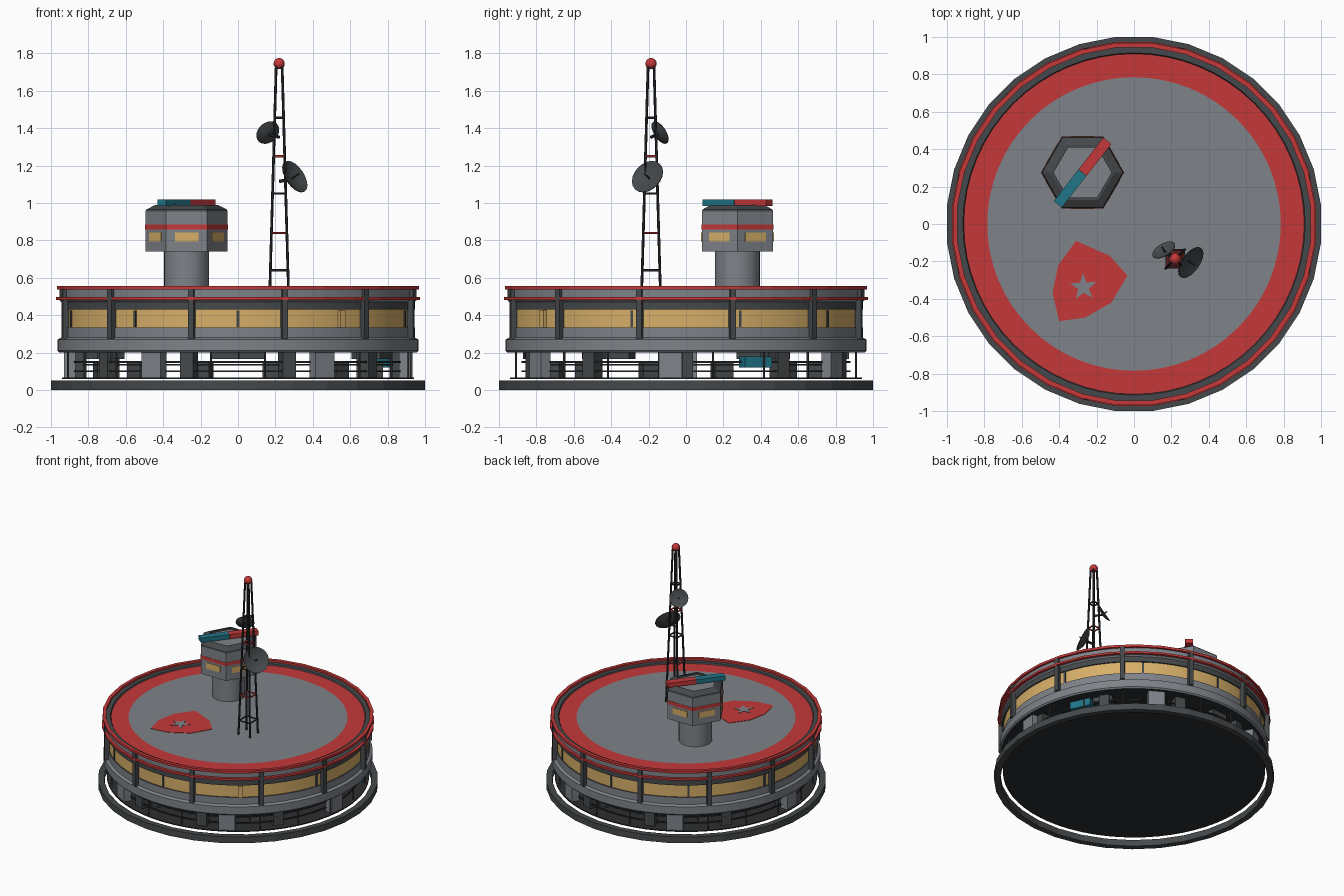
import bpy, bmesh, math
from math import sin, cos, pi, radians
from mathutils import Vector, Matrix

old = bpy.data.objects.get("Cube")
if old:
    bpy.data.objects.remove(old, do_unlink=True)


def material(name, rgb):
    m = bpy.data.materials.new(name)
    m.use_nodes = True
    m.diffuse_color = (*rgb, 1)
    m.node_tree.nodes["Principled BSDF"].inputs["Base Color"].default_value = (*rgb, 1)
    return m


GREY = material("hull grey", (.21, .225, .25))
RED = material("signal red", (.56, .04, .04))
DARK = material("dark grey", (.06, .066, .07))
BLACK = material("charcoal", (.025, .027, .03))
TAN = material("window amber", (.68, .43, .14))
TEAL = material("beacon teal", (.015, .18, .25))


def finish(name, bm, mats, smooth=False):
    bmesh.ops.recalc_face_normals(bm, faces=bm.faces)
    me = bpy.data.meshes.new(name)
    bm.to_mesh(me)
    bm.free()
    for m in mats:
        me.materials.append(m)
    ob = bpy.data.objects.new(name, me)
    bpy.context.collection.objects.link(ob)
    if smooth:
        bpy.ops.object.select_all(action='DESELECT')
        ob.select_set(True)
        bpy.context.view_layer.objects.active = ob
        bpy.ops.object.shade_smooth_by_angle(angle=radians(30))
    return ob


def lathe(name, pts, mats, n=64, center=(0, 0), turn=0.0, closed=False, smooth=True):
    """Revolve (radius, height) points; mats holds one material per segment."""
    bm = bmesh.new()
    rings = []
    for r, z in pts:
        if r == 0:
            rings.append([bm.verts.new((*center, z))] * n)
        else:
            rings.append([bm.verts.new((center[0] + r * cos(turn + 2 * pi * i / n),
                                        center[1] + r * sin(turn + 2 * pi * i / n), z)) for i in range(n)])
    if closed:
        rings.append(rings[0])
    used = list(dict.fromkeys(mats))
    for k in range(len(rings) - 1):
        mat = mats[min(k, len(mats) - 1)]
        for i in range(n):
            j = (i + 1) % n
            quad = dict.fromkeys((rings[k][i], rings[k][j], rings[k + 1][j], rings[k + 1][i]))
            bm.faces.new(list(quad)).material_index = used.index(mat)
    return finish(name, bm, used, smooth)


def ring(name, r0, r1, z0, z1, mat, n=64, turn=0.0):
    return lathe(name, [(r0, z0), (r1, z0), (r1, z1), (r0, z1)], [mat], n,
                 turn=turn, closed=True, smooth=n > 32)


def box(name, loc, size, mat, turn=0.0):
    bm = bmesh.new()
    bmesh.ops.create_cube(bm, size=1, matrix=Matrix.Translation(loc) @ Matrix.Rotation(turn, 4, 'Z')
                          @ Matrix.Diagonal((*size, 1)))
    return finish(name, bm, [mat])


def radial_box(name, angle, r, z0, z1, width, depth, mat):
    """Box on a circle; angle in degrees from the front toward +x."""
    a = radians(angle)
    return box(name, (r * sin(a), -r * cos(a), (z0 + z1) / 2), (width, depth, z1 - z0), mat, a)


def rod(name, a, b, r, mat, n=6):
    a, b = Vector(a), Vector(b)
    m = Matrix.Translation((a + b) / 2) @ (b - a).to_track_quat('Z', 'Y').to_matrix().to_4x4()
    bm = bmesh.new()
    bmesh.ops.create_cone(bm, cap_ends=True, segments=n, radius1=r, radius2=r,
                          depth=(b - a).length, matrix=m)
    return finish(name, bm, [mat])


def plate(name, pts, z0, z1, mat):
    bm = bmesh.new()
    f = bm.faces.new([bm.verts.new((x, y, z0)) for x, y in pts])
    up = bmesh.ops.extrude_face_region(bm, geom=[f])["geom"]
    bmesh.ops.translate(bm, vec=(0, 0, z1 - z0), verts=[v for v in up if isinstance(v, bmesh.types.BMVert)])
    return finish(name, bm, [mat])


# Ground ring and raised floor
HALF = pi / 32
ring("base_ring", .96, 1 / cos(HALF), 0, .05, DARK, 32, HALF)
lathe("floor", [(0, .06), (.94, .06), (.94, .068), (0, .068)], [BLACK])

# Main drum: skirt, window band, parapet and deck in one profile
lathe("drum", [(0, .2), (.955, .2), (.965, .21), (.965, .27), (.945, .28), (.945, .335), (.935, .335),
               (.935, .43), (.945, .43), (.945, .47), (.955, .48), (.955, .54), (.915, .54), (.91, .53),
               (.785, .53), (0, .53)],
      [BLACK, GREY, GREY, GREY, GREY, DARK, TAN, DARK, DARK, GREY, GREY, DARK, DARK, RED, GREY])
ring("upper_trim", .948, .973, .537, .555, RED, 32, HALF)
ring("lower_trim", .95, .978, .482, .497, RED, 32, HALF)
for k in range(12):
    radial_box("wall_rib", 15 + 30 * k, .957, .275, .54, .032, .034, DARK)
for k in range(10):
    radial_box("window_mullion", 36 * k, .935, .338, .425, .014, .012, DARK)
radial_box("window_box", 36, .94, .335, .428, .035, .03, TAN)

# Open lower level: columns, panels, pipes and machines
for k in range(10):
    radial_box("column", 18 + 36 * k, .85, .065, .2, .075, .08, DARK)
for k in range(6):
    radial_box("support_panel", 30 + 60 * k - (5 if k == 1 else 0), .9, .068, .2, .12, .06, GREY)
    radial_box("ceiling_unit", 5 + 60 * k, .83, .165, .2, .14, .08, DARK)
    radial_box("machine", 45 + 60 * k, .74, .068, .15, .1, .1, DARK)
for r, z in ((.87, .095), (.82, .13), (.87, .145)):
    ring("pipe_ring", r, r + .01, z, z + .01, BLACK)
for k in range(20):
    a = radians(18 * k + 9)
    rod("pipe_riser", (.92 * sin(a), -.92 * cos(a), .066), (.92 * sin(a), -.92 * cos(a), .2), .006, DARK)
radial_box("coolant_tank", 115, .88, .12, .178, .16, .07, TEAL)

# Deck marking: shield and star
plate("deck_shield", [(-.31, -.09), (-.13, -.17), (-.035, -.275), (-.12, -.42), (-.26, -.5),
                      (-.4, -.52), (-.435, -.37), (-.405, -.22)], .53, .533, RED)
star = [((.075, .03)[i % 2], radians(93 + 36 * i)) for i in range(10)]
plate("deck_star", [(-.27 + r * cos(a), -.337 + r * sin(a)) for r, a in star], .532, .536, GREY)

# Control cabin: round post, hexagonal room and roof
CX, CY = -.275, .275
lathe("cabin_post", [(.12, .53), (.12, .75)], [GREY], 32, (CX, CY))
lathe("cabin", [(0, .74), (.22, .74), (.22, .858), (.222, .858), (.222, .885), (.22, .885), (.22, .955),
                (.215, .965), (.17, .988), (.155, .988), (.155, .975), (0, .975)],
      [GREY, GREY, RED, RED, RED, GREY, DARK, DARK, DARK, DARK, GREY], 6, (CX, CY), smooth=False)
for k in range(6):
    a = radians(30 + 60 * k)
    r = .22 * cos(pi / 6)
    box("cabin_window", (CX + r * cos(a), CY + r * sin(a), .818), (.008, .125, .048), TAN, a)
bar = radians(52)
for side, mat in ((-1, TEAL), (1, RED)):
    box("beacon_bar", (CX + side * .108 * cos(bar), CY + side * .108 * sin(bar), 1.0),
        (.215, .055, .035), mat, bar)

# Lattice mast
TX, TY, BOTTOM, TOP = .22, -.187, .53, 1.73


def leg(sx, sy, z):
    h = .05 + (.016 - .05) * (z - BOTTOM) / (TOP - BOTTOM)
    return (TX + sx * h, TY + sy * h, z)


CORNERS = [(-1, -1), (1, -1), (1, 1), (-1, 1)]
for c in CORNERS:
    rod("mast_leg", leg(*c, BOTTOM), leg(*c, TOP), .0075, BLACK)
for k, z in enumerate((.64, .84, 1.05, 1.25, 1.455)):
    for i in range(4):
        rod("mast_rung", leg(*CORNERS[i], z), leg(*CORNERS[(i + 1) % 4], z), .006, RED if k % 2 else BLACK)
bm = bmesh.new()
bmesh.ops.create_uvsphere(bm, u_segments=16, v_segments=10, radius=.03,
                          matrix=Matrix.Translation((TX, TY, 1.745)))
finish("mast_light", bm, [RED], True)


# Dish antennas
def dish(center, normal, r):
    c, n = Vector(center), Vector(normal).normalized()
    ob = lathe("dish", [(0, -.2 * r), (.55 * r, -.12 * r), (r, .1 * r), (r, .15 * r),
                        (.55 * r, -.05 * r), (0, -.12 * r)], [DARK], 20)
    ob.data.transform(Matrix.Translation(c) @ n.to_track_quat('Z', 'Y').to_matrix().to_4x4())
    rod("dish_feed", c - n * .1 * r, c + n * .45 * r, .005, BLACK)
    rod("dish_mount", c - n * .15 * r, (TX, TY, c.z - .02), .009, BLACK)


dish((.163, -.145, 1.372), (-.45, .75, .48), .068)
dish((.295, -.2, 1.135), (.72, -.5, .48), .095)
